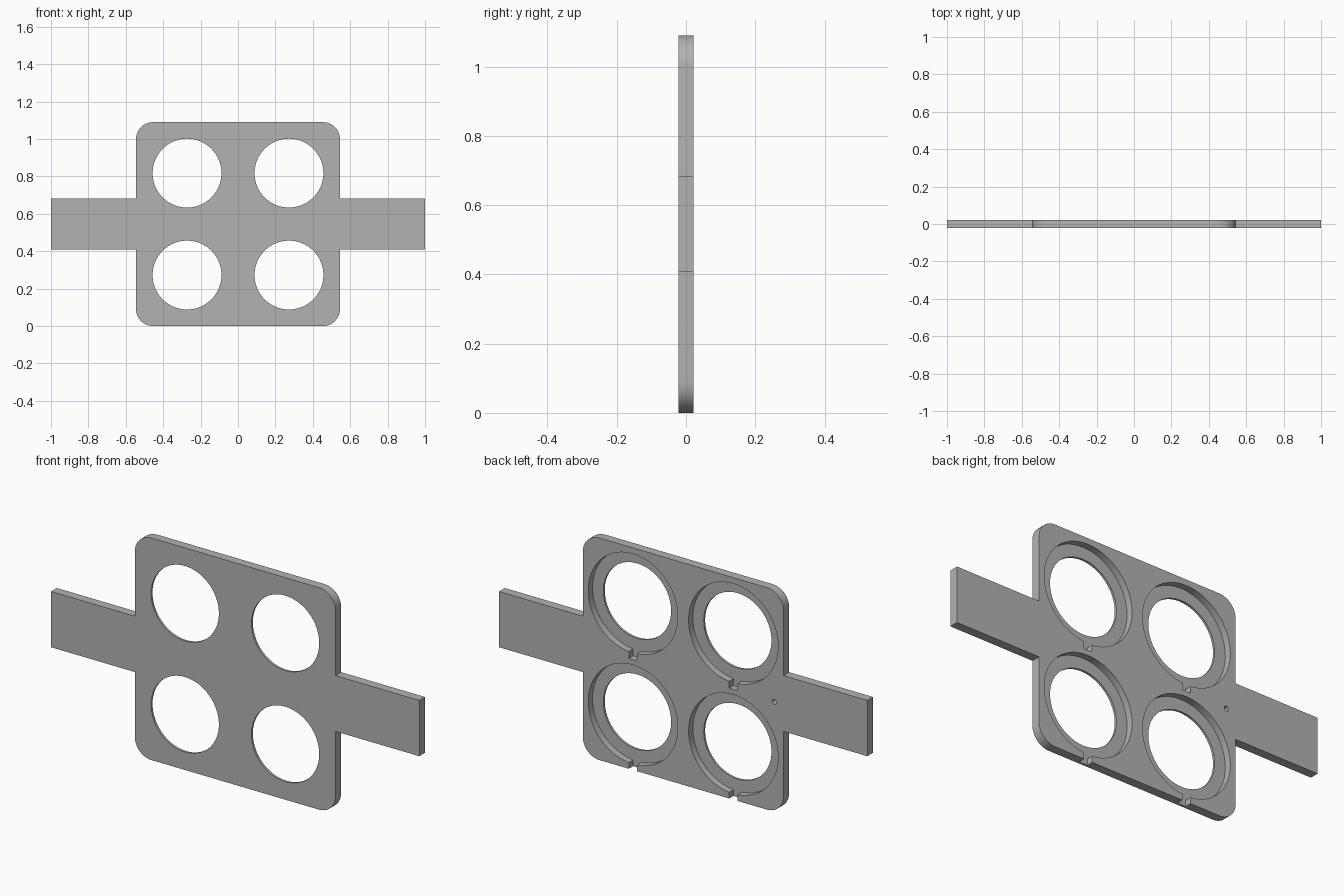
import bpy
import bmesh
from math import sin, cos, pi
from mathutils import Matrix, Vector

cube = bpy.data.objects.get("Cube")
if cube:
    bpy.data.objects.remove(cube, do_unlink=True)

HALF = 0.545        # half width of the square plate
MID = HALF          # height of the plate centre
T = 0.022           # half thickness
CORNER = 0.09       # corner radius
TAB = 0.137         # half height of the side tabs
PITCH = 0.2725      # ring centre offset from the plate centre
HOLE_R, BORE_R = 0.184, 0.243
LEDGE_Y = 0.011 - T  # floor of the recesses

grey = bpy.data.materials.new("plain grey")
grey.use_nodes = True
colour = (0.45, 0.45, 0.45, 1)
grey.diffuse_color = colour
grey.node_tree.nodes["Principled BSDF"].inputs["Base Color"].default_value = colour


def add_object(name, bm):
    bmesh.ops.recalc_face_normals(bm, faces=bm.faces)
    mesh = bpy.data.meshes.new(name)
    bm.to_mesh(mesh)
    bm.free()
    mesh.materials.append(grey)
    obj = bpy.data.objects.new(name, mesh)
    bpy.context.collection.objects.link(obj)
    return obj


def cylinder(bm, x, z, radius, y0, y1, sides=96):
    place = Matrix.Translation((x, (y0 + y1) / 2, z)) @ Matrix.Rotation(pi / 2, 4, "X")
    bmesh.ops.create_cone(bm, cap_ends=True, segments=sides, radius1=radius,
                          radius2=radius, depth=y1 - y0, matrix=place)


def box(bm, x, y0, y1, z0, z1, width):
    place = Matrix.Translation((x, (y0 + y1) / 2, (z0 + z1) / 2))
    bmesh.ops.create_cube(bm, size=1, matrix=place @ Matrix.Diagonal((width, y1 - y0, z1 - z0, 1)))


# Outline of the plate with side tabs: one quarter, then mirrored
quarter = [(1.0, 0.0), (1.0, TAB), (HALF, TAB)]
for i in range(13):
    a = pi / 2 * i / 12
    quarter.append((HALF - CORNER + CORNER * cos(a), HALF - CORNER + CORNER * sin(a)))
upper = quarter[1:] + [(-x, z) for x, z in reversed(quarter[1:])]
outline = upper + [(-x, -z) for x, z in upper]

bm = bmesh.new()
face = bm.faces.new([bm.verts.new((x, -T, z + MID)) for x, z in outline])
extruded = bmesh.ops.extrude_face_region(bm, geom=[face])["geom"]
bmesh.ops.translate(bm, vec=Vector((0, 2 * T, 0)),
                    verts=[v for v in extruded if isinstance(v, bmesh.types.BMVert)])
plate = add_object("tabbed_plate", bm)

# Cutters: through holes, rear recesses, notches and the small blind hole
holes, recesses, notches = bmesh.new(), bmesh.new(), bmesh.new()
for sx in (-1, 1):
    for sz in (-1, 1):
        x, z = sx * PITCH, MID + sz * PITCH
        cylinder(holes, x, z, HOLE_R, -0.1, 0.1)
        cylinder(recesses, x, z, BORE_R, LEDGE_Y, 0.1)
        box(notches, x, LEDGE_Y, 0.1, z - 0.276, z - 0.22, 0.045)
cylinder(notches, -0.495, MID - 0.005, 0.012, LEDGE_Y, 0.1, sides=24)

bpy.context.view_layer.objects.active = plate
for name, cutter_mesh in (("hole_cutter", holes), ("recess_cutter", recesses),
                          ("notch_cutter", notches)):
    cutter = add_object(name, cutter_mesh)
    cutter.hide_render = True
    mod = plate.modifiers.new(name, "BOOLEAN")
    mod.operation = "DIFFERENCE"
    mod.solver = "EXACT"
    mod.object = cutter
    bpy.ops.object.modifier_apply(modifier=mod.name)
    bpy.data.objects.remove(cutter, do_unlink=True)

# Smooth round walls, crisp edges
bpy.ops.object.select_all(action="DESELECT")
plate.select_set(True)
bpy.ops.object.shade_smooth_by_angle(angle=pi / 6)
